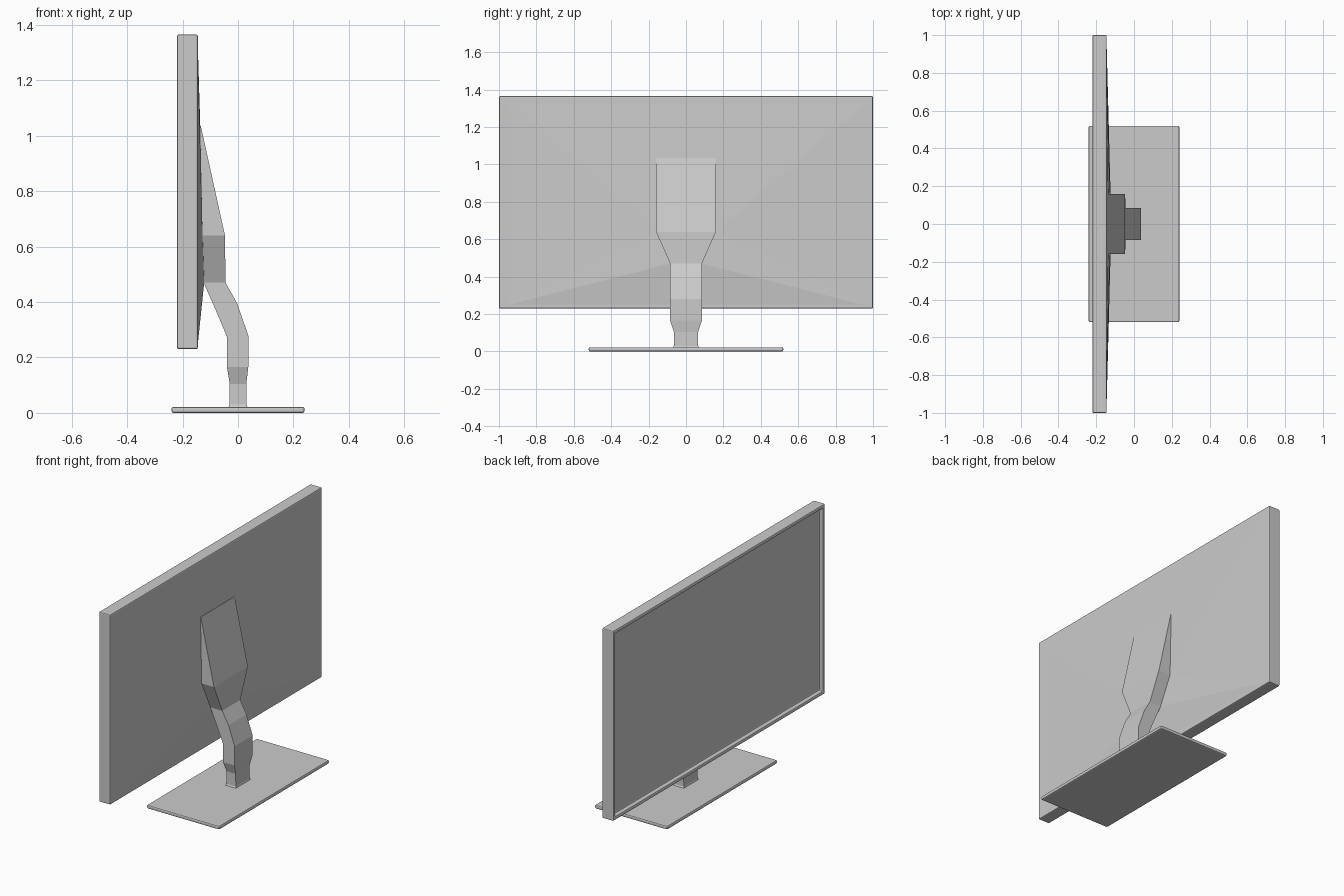
import bpy, bmesh
from mathutils import Vector

if "Cube" in bpy.data.objects:
    bpy.data.objects.remove(bpy.data.objects["Cube"])


def finish(name, bm, bevel=0.0):
    bmesh.ops.recalc_face_normals(bm, faces=bm.faces)
    mesh = bpy.data.meshes.new(name)
    bm.to_mesh(mesh)
    bm.free()
    ob = bpy.data.objects.new(name, mesh)
    bpy.context.collection.objects.link(ob)
    if bevel:
        mod = ob.modifiers.new("edge_bevel", "BEVEL")
        mod.width = bevel
        mod.segments = 2
        mod.limit_method = "ANGLE"
    return ob


def box(lo, hi):
    bm = bmesh.new()
    lo, hi = Vector(lo), Vector(hi)
    bmesh.ops.create_cube(bm, size=1)
    bmesh.ops.scale(bm, vec=hi - lo, verts=bm.verts)
    bmesh.ops.translate(bm, vec=(lo + hi) / 2, verts=bm.verts)
    bm.normal_update()
    return bm


# Base plate
finish("base_plate", box((-0.24, -0.52, 0), (0.24, 0.52, 0.022)), 0.007)

# Display housing with a recessed opening on the viewing side (-x)
bm = box((-0.22, -1, 0.23), (-0.145, 1, 1.365))
front = [f for f in bm.faces if f.normal.x < -0.9]
bmesh.ops.inset_region(bm, faces=front, thickness=0.03)
bmesh.ops.inset_region(bm, faces=front, thickness=0.004, depth=-0.022)
finish("display_housing", bm, 0.006)

# Screen sitting in the opening
finish("screen", box((-0.2, -0.966, 0.264), (-0.19, 0.966, 1.331)))

# Shallow back shell rising from the housing edge to the neck mount
bm = bmesh.new()
mount = [(-0.136, 0.16, 1.03), (-0.128, 0.16, 0.64), (-0.122, 0.085, 0.47)]
sides = []
for s in (1, -1):
    top = bm.verts.new((-0.146, s * 0.992, 1.357))
    low = bm.verts.new((-0.146, s * 0.992, 0.238))
    a, b, c = [bm.verts.new((x, s * y, z)) for x, y, z in mount]
    for tri in ((top, low, b), (top, b, a), (low, c, b)):
        bm.faces.new(tri)
    sides.append((top, a, b, c, low))
for i in range(4):
    bm.faces.new((sides[0][i], sides[0][i + 1], sides[1][i + 1], sides[1][i]))
bm.faces.new((sides[0][0], sides[0][4], sides[1][4], sides[1][0]))
finish("back_shell", bm)

# Stand neck lofted through sections: near x, near z, far x, far z, half width
sections = [
    (-0.035, 0.018, 0.035, 0.018, 0.071),
    (-0.031, 0.03, 0.031, 0.03, 0.065),
    (-0.030, 0.105, 0.030, 0.105, 0.065),
    (-0.040, 0.165, 0.037, 0.165, 0.085),
    (-0.040, 0.275, 0.037, 0.28, 0.085),
    (-0.080, 0.37, -0.003, 0.395, 0.085),
    (-0.124, 0.47, -0.045, 0.47, 0.085),
    (-0.130, 0.64, -0.047, 0.64, 0.16),
    (-0.138, 1.035, -0.134, 1.035, 0.16),
]
bm = bmesh.new()
rings = [[bm.verts.new(p) for p in ((xn, -w, zn), (xf, -w, zf), (xf, w, zf), (xn, w, zn))]
         for xn, zn, xf, zf, w in sections]
for lower, upper in zip(rings, rings[1:]):
    for i in range(4):
        j = (i + 1) % 4
        bm.faces.new((lower[i], lower[j], upper[j], upper[i]))
bm.faces.new(rings[0])
bm.faces.new(rings[-1])
finish("stand_neck", bm)
